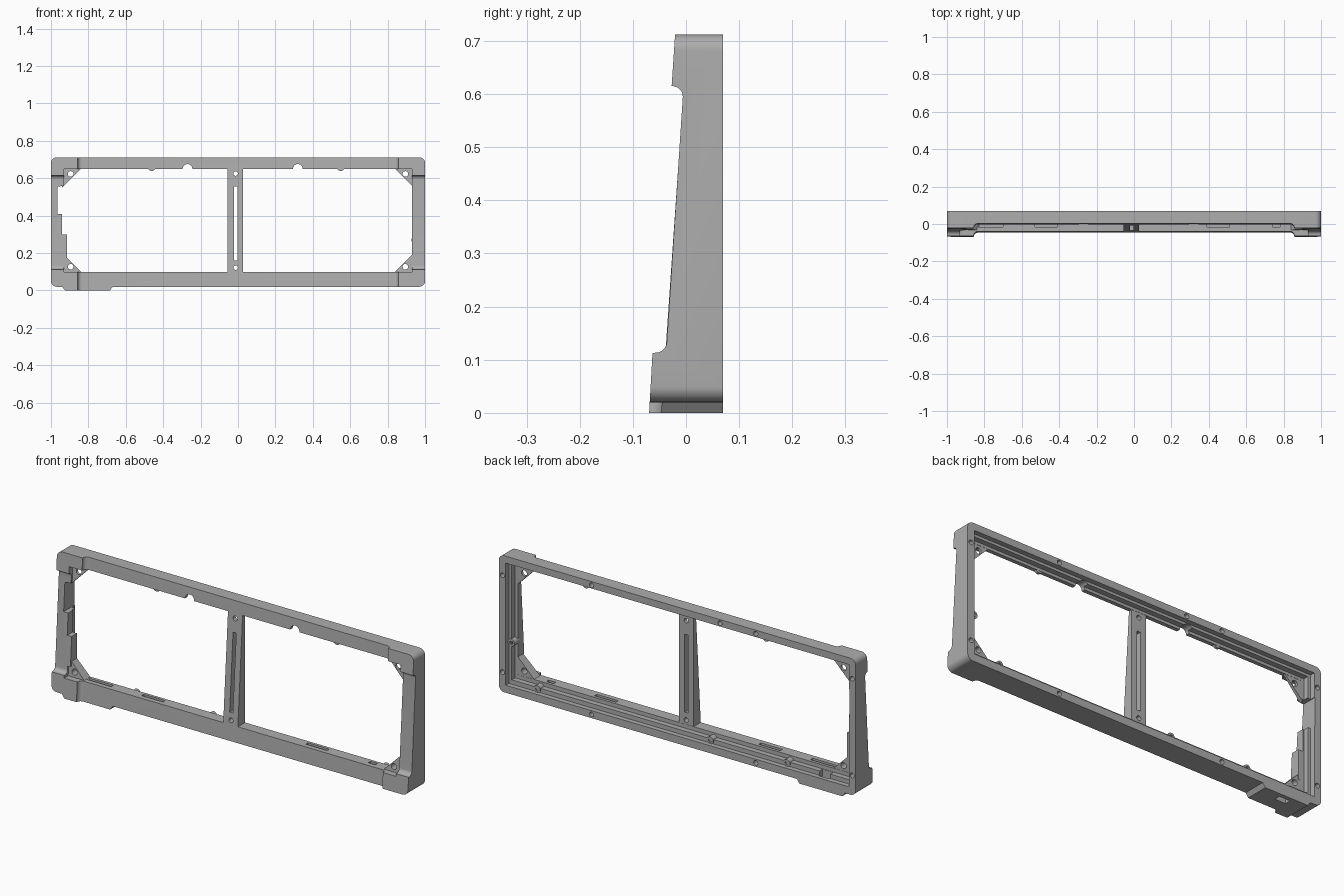
import bpy, bmesh, math
from mathutils import Vector

if "Cube" in bpy.data.objects:
    bpy.data.objects.remove(bpy.data.objects["Cube"], do_unlink=True)

grey = bpy.data.materials.new("plain grey")
grey.use_nodes = True
grey.diffuse_color = (0.42, 0.42, 0.42, 1)
grey.node_tree.nodes["Principled BSDF"].inputs["Base Color"].default_value = (0.42, 0.42, 0.42, 1)


def lean(z):
    """Depth of the leaning front plane at height z."""
    return -0.0466 + 0.069 * z


def prism(name, pts, a, b, place):
    """Extrude a 2D outline from a to b; place maps (u, v, depth) to a point."""
    bm = bmesh.new()
    lo = [bm.verts.new(place(u, v, a)) for u, v in pts]
    hi = [bm.verts.new(place(u, v, b)) for u, v in pts]
    bm.faces.new(lo)
    bm.faces.new(hi[::-1])
    n = len(pts)
    for i in range(n):
        bm.faces.new((lo[i], hi[i], hi[(i + 1) % n], lo[(i + 1) % n]))
    bmesh.ops.recalc_face_normals(bm, faces=bm.faces[:])
    me = bpy.data.meshes.new(name)
    bm.to_mesh(me)
    bm.free()
    me.materials.append(grey)
    ob = bpy.data.objects.new(name, me)
    bpy.context.collection.objects.link(ob)
    return ob


def along_x(y, z, x): return Vector((x, y, z))
def along_y(x, z, y): return Vector((x, y, z))
def along_z(x, y, z): return Vector((x, y, z))
def leaning_z(x, y, z): return Vector((x, y + lean(z), z))
def leaning_y(x, z, y): return Vector((x, y if y > 0 else y + lean(z), z))


def rect(x0, x1, z0, z1):
    return [(x0, z0), (x1, z0), (x1, z1), (x0, z1)]


def arc(cx, cy, r, a0, a1, n=8):
    return [(cx + r * math.cos(math.radians(a0 + (a1 - a0) * i / n)),
             cy + r * math.sin(math.radians(a0 + (a1 - a0) * i / n))) for i in range(n + 1)]


def disc(x, z, r, n=20):
    return arc(x, z, r, 0, 360 - 360 / n, n - 1)


def boolean(ob, tool, op="DIFFERENCE"):
    mod = ob.modifiers.new("cut", "BOOLEAN")
    mod.operation, mod.object, mod.solver = op, tool, "EXACT"
    me = bpy.data.meshes.new_from_object(ob.evaluated_get(bpy.context.evaluated_depsgraph_get()))
    ob.modifiers.clear()
    ob.data = me
    bpy.data.objects.remove(tool, do_unlink=True)


def cut(ob, pts, a, b, place=along_y):
    boolean(ob, prism("cutter", pts, a, b, place))


# Side profile with thick top and bottom ends, extruded across the width
profile = [(0.07, -0.01), (-0.07, -0.01), (-0.063, 0.113)]
profile += arc(-0.058, 0.135, 0.022, -80, 0)
profile += arc(-0.026, 0.595, 0.02, 0, 85) + [(-0.027, 0.615), (-0.02, 0.72), (0.07, 0.72)]
frame = prism("frame", profile, -1.1, 1.1, along_x)

# Rounded outline with a foot under the right end
outline = arc(0.97, 0.05, 0.03, -90, 0) + arc(0.97, 0.682, 0.03, 0, 90)
outline += arc(-0.97, 0.682, 0.03, 90, 180) + arc(-0.97, 0.05, 0.03, 180, 270)
outline += [(-0.94, 0.02), (-0.925, 0), (-0.685, 0), (-0.67, 0.02)]
boolean(frame, prism("outline", outline, -0.2, 0.2, along_y), "INTERSECT")

# Set the front back between the corner blocks
r = 0.022
relief = [(-0.857, -0.2), (0.857, -0.2)] + arc(0.857 - r, -r, r, 0, 90)
relief += arc(-0.857 + r, -r, r, 90, 180)
cut(frame, relief, -0.1, 0.9, leaning_z)

# Main opening with the stepped right-hand edge
opening = [(0.93, 0.10), (0.93, 0.65), (-0.93, 0.65), (-0.93, 0.56), (-0.965, 0.555),
           (-0.965, 0.41), (-0.94, 0.41), (-0.94, 0.30), (-0.915, 0.30),
           (-0.915, 0.15), (-0.93, 0.15), (-0.93, 0.10)]
cut(frame, opening, -0.2, 0.2)

# Two stepped rebates behind the lip
cut(frame, rect(-0.962, 0.962, 0.058, 0.677), 0.045, 0.2)
cut(frame, rect(-0.946, 0.946, 0.08, 0.664), 0.018, 0.2)

# Round notches in the top lip
for x in (-0.27, 0.32):
    cut(frame, disc(x, 0.65, 0.026), -0.2, 0.046)

# Pockets in the upper face of the bottom bar
for x, w in ((-0.47, 0.06), (0.45, 0.06), (0.76, 0.02), (-0.77, 0.07)):
    cut(frame, rect(x - w, x + w, 0.085, 0.12), -0.015, 0.003,
        lambda u, v, y: Vector((u, y, v)))

# Square hole through the foot
cut(frame, rect(-0.84, -0.78, 0.02, 0.05), -0.05, 0.2, along_z)

# Screw holes around the back rim
rim_holes = [(x, z) for x in (-0.98, 0.98) for z in (0.12, 0.61)]
rim_holes += [(x, z) for x in (-0.44, 0.48) for z in (0.039, 0.694)] + [(-0.24, 0.694)]
for x, z in rim_holes:
    cut(frame, disc(x, z, 0.012, 14), 0.04, 0.2)

# Screw bosses standing on the inner ledge
for i, (x, z) in enumerate(((-0.17, 0.074), (-0.6, 0.074), (0.8, 0.074), (0.945, 0.27))):
    boss = prism(f"screw_boss_{i + 1}", disc(x, z, 0.018), 0.005, 0.05, along_y)
    cut(boss, disc(x, z, 0.009, 14), 0.03, 0.2)

# Small tabs below the top lip
for side, x in (("right", -0.46), ("left", 0.55)):
    prism(f"lip_tab_{side}", disc(x, 0.66, 0.021), 0.004, 0.017, along_y)

# Drilled triangular gussets in the corners
for side, s in (("right", -1), ("left", 1)):
    for level, z, d in (("bottom", 0.09, 1), ("top", 0.66, -1)):
        g = prism(f"gusset_{level}_{side}",
                  [(s * 0.94, z), (s * 0.83, z), (s * 0.94, z + d * 0.11)],
                  -0.0, 0.017, lambda u, v, y: Vector((u, max(y, lean(v) + 0.008) if y > 0 else lean(v) + 0.008, v)))
        cut(g, disc(s * 0.895, z + d * 0.037, 0.015), -0.2, 0.2)

# Slotted centre bar with a leaning front
bar = prism("center_bar", rect(-0.055, 0.027, 0.09, 0.655), -0.0, 0.017, leaning_y)
cut(bar, rect(-0.022, -0.004, 0.16, 0.555), -0.2, 0.2)
for z in (0.122, 0.625):
    cut(bar, disc(-0.013, z, 0.012), -0.2, 0.2)

# Smooth the curved walls and keep the edges crisp
bpy.ops.object.select_all(action="DESELECT")
for ob in bpy.context.collection.objects:
    if ob.type == "MESH":
        ob.select_set(True)
        bpy.context.view_layer.objects.active = ob
bpy.ops.object.shade_smooth_by_angle(angle=math.radians(30))
